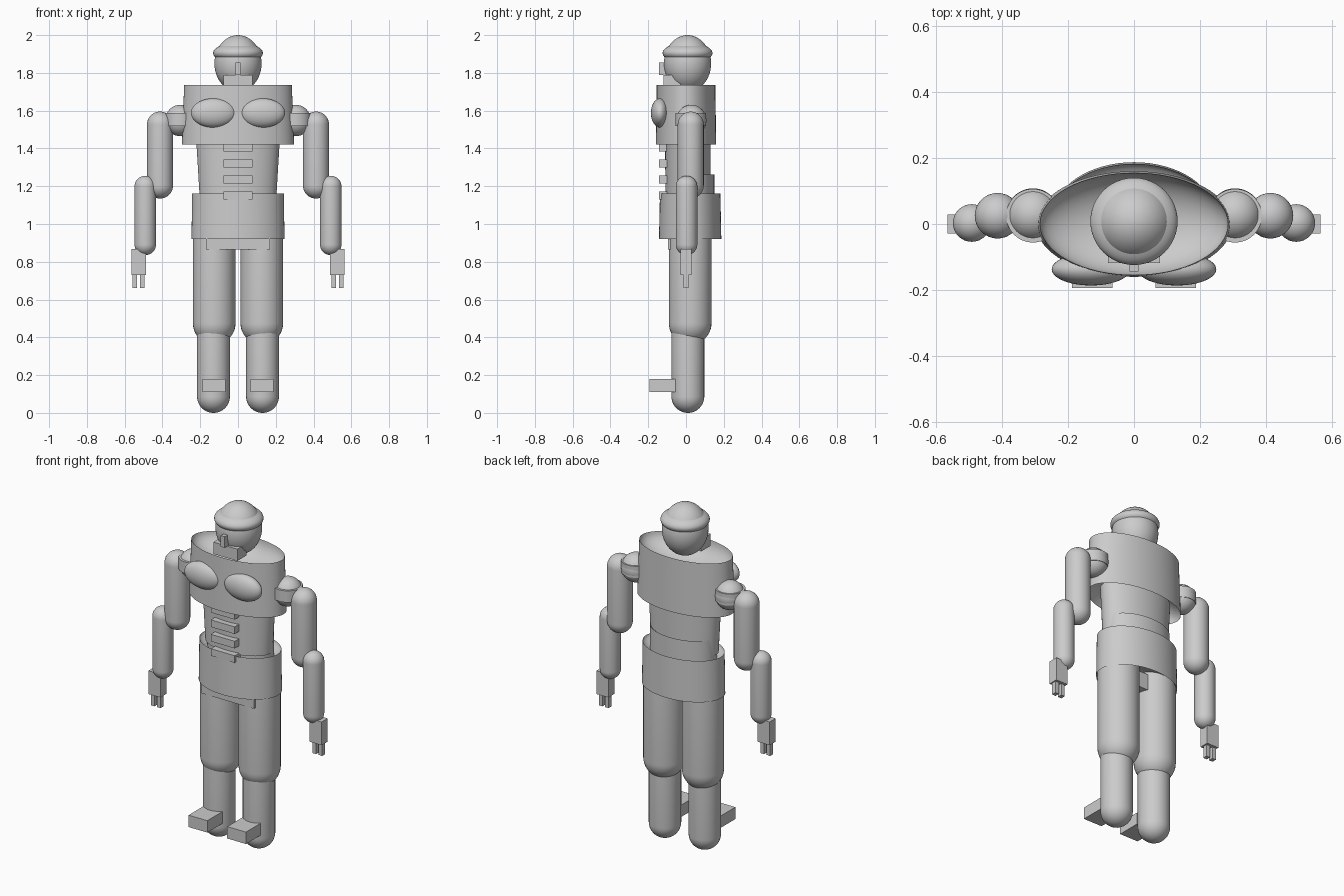
import bpy, bmesh
from math import sin, cos, pi, radians

cube = bpy.data.objects.get("Cube")
if cube:
    bpy.data.objects.remove(cube)

grey = bpy.data.materials.new("plain_grey")
grey.use_nodes = True
grey.diffuse_color = (0.6, 0.6, 0.6, 1)
grey.node_tree.nodes["Principled BSDF"].inputs["Base Color"].default_value = (0.6, 0.6, 0.6, 1)


def finish(name, bm, smooth=True):
    bmesh.ops.recalc_face_normals(bm, faces=bm.faces)
    mesh = bpy.data.meshes.new(name)
    bm.to_mesh(mesh)
    bm.free()
    mesh.materials.append(grey)
    obj = bpy.data.objects.new(name, mesh)
    bpy.context.collection.objects.link(obj)
    if smooth:
        bpy.ops.object.select_all(action="DESELECT")
        obj.select_set(True)
        bpy.context.view_layer.objects.active = obj
        bpy.ops.object.shade_smooth_by_angle(angle=radians(35))
    return obj


def lathe(name, x, y, profile, sides=48):
    """Stack elliptical rings (rx, ry, z) and close both ends."""
    bm = bmesh.new()
    rings = []
    for rx, ry, z in profile:
        rings.append([bm.verts.new((x + rx * cos(2 * pi * i / sides),
                                    y + ry * sin(2 * pi * i / sides), z))
                      for i in range(sides)])
    for low, high in zip(rings, rings[1:]):
        for i in range(sides):
            j = (i + 1) % sides
            bm.faces.new((low[i], low[j], high[j], high[i]))
    bm.faces.new(rings[0])
    bm.faces.new(rings[-1])
    return finish(name, bm)


def arc(rx, ry, rz, z, start, end, steps=12):
    """Quarter or half ellipse as rings, angles in degrees."""
    points = []
    for i in range(steps + 1):
        a = radians(start + (end - start) * i / steps)
        c = max(cos(a), 0.01)
        points.append((rx * c, ry * c, z + rz * sin(a)))
    return points


def ellipsoid(name, center, radii):
    x, y, z = center
    return lathe(name, x, y, arc(*radii, z, -90, 90, 24))


def capsule(name, x, y, r, bottom, top):
    return lathe(name, x, y, arc(r, r, r, bottom + r, -90, 0)
                 + arc(r, r, r, top - r, 0, 90), 32)


def dished_tube(name, y, lower, upper, dish):
    """Elliptical body section with hollow bowl-shaped ends."""
    profile = arc(*lower[:2], dish, lower[2], 90, 0) + arc(*upper[:2], -dish, upper[2], 0, 90)
    return lathe(name, 0, y, profile, 64)


def box(name, xs, ys, zs):
    bm = bmesh.new()
    bmesh.ops.create_cube(bm, size=1)
    for v in bm.verts:
        v.co = [(lo + hi) / 2 + c * (hi - lo)
                for c, (lo, hi) in zip(v.co, (xs, ys, zs))]
    return finish(name, bm, False)


# Head and face
ellipsoid("head", (0, 0.008, 1.85), (0.125, 0.125, 0.15))
ellipsoid("cap", (0, 0.008, 1.905), (0.132, 0.132, 0.055))
box("jaw", (-0.078, 0.078), (-0.118, -0.03), (1.72, 1.79))
box("nose", (-0.013, 0.013), (-0.143, -0.09), (1.79, 1.855))

# Torso sections
dished_tube("chest", 0, (0.297, 0.16, 1.42), (0.285, 0.155, 1.735), 0.12)
dished_tube("waist", 0.01, (0.204, 0.119, 1.16), (0.222, 0.121, 1.46), 0.03)
dished_tube("belly", 0.025, (0.2, 0.125, 1.08), (0.2, 0.125, 1.262), 0.03)
dished_tube("pelvis", 0.022, (0.246, 0.165, 0.92), (0.243, 0.16, 1.162), 0.06)
box("crotch", (-0.17, 0.17), (-0.095, 0.08), (0.865, 0.96))

# Stacked belly plates
for i in range(4):
    z = 1.15 + i * 0.085
    box("belly_plate_%d" % (i + 1), (-0.078, 0.078), (-0.142, -0.05), (z - 0.021, z + 0.021))

# Limbs on both sides
for side, s in (("left", 1), ("right", -1)):
    def span(a, b):
        return tuple(sorted((s * a, s * b)))

    ellipsoid(side + "_breast", (s * 0.13, -0.137, 1.588), (0.119, 0.049, 0.077))

    # Arm
    ellipsoid(side + "_shoulder", (s * 0.306, 0.028, 1.548), (0.08, 0.08, 0.083))
    lathe(side + "_shoulder_band", s * 0.306, 0.025, [(0.081, 0.081, 1.52), (0.081, 0.081, 1.588)])
    capsule(side + "_upper_arm", s * 0.413, 0.025, 0.069, 1.135, 1.595)
    capsule(side + "_forearm", s * 0.491, 0.003, 0.057, 0.835, 1.255)
    box(side + "_palm", span(0.487, 0.565), (-0.028, 0.028), (0.73, 0.867))
    for i, x in enumerate((0.507, 0.547)):
        box("%s_finger_%d" % (side, i + 1), span(x - 0.012, x + 0.012), (-0.014, 0.014), (0.66, 0.735))

    # Leg
    capsule(side + "_thigh", s * 0.126, 0.022, 0.113, 0.362, 1.1)
    capsule(side + "_shin", s * 0.13, 0.01, 0.087, 0, 0.6)
    box(side + "_foot", span(0.065, 0.187), (-0.193, -0.052), (0.11, 0.18))
